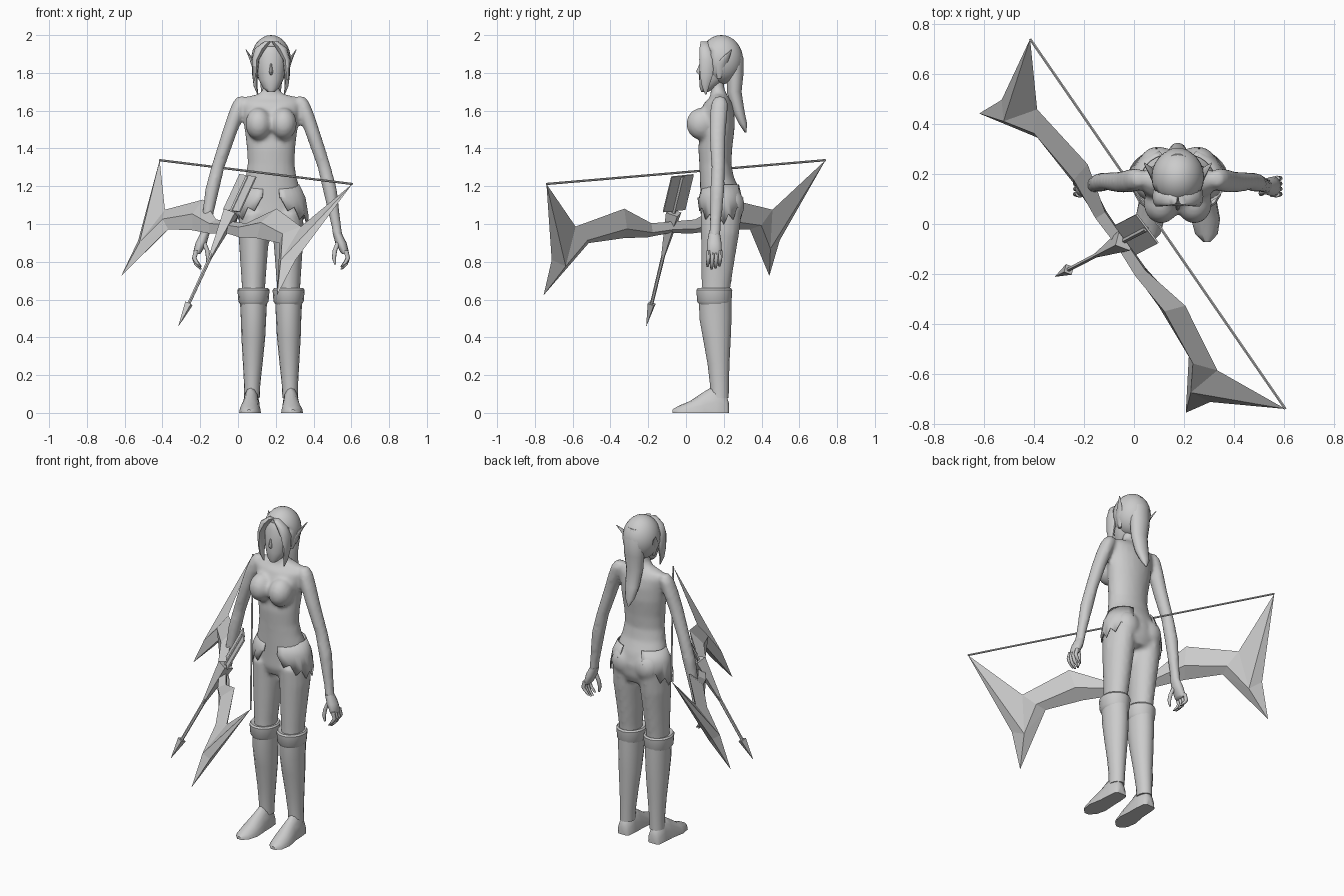
import bpy, bmesh, math
from mathutils import Vector, Matrix

cube = bpy.data.objects.get("Cube")
if cube:
    bpy.data.objects.remove(cube, do_unlink=True)

CX = 0.175  # centre line of the figure
SIDES = (-1, 1)

grey = bpy.data.materials.new("plain grey")
grey.use_nodes = True
COLOUR = (0.6, 0.6, 0.6, 1)
grey.diffuse_color = COLOUR
grey.node_tree.nodes["Principled BSDF"].inputs["Base Color"].default_value = COLOUR


def finish(name, bm, smooth=None):
    bmesh.ops.recalc_face_normals(bm, faces=bm.faces)
    mesh = bpy.data.meshes.new(name)
    bm.to_mesh(mesh)
    bm.free()
    mesh.materials.append(grey)
    obj = bpy.data.objects.new(name, mesh)
    bpy.context.collection.objects.link(obj)
    if smooth:
        bpy.ops.object.select_all(action="DESELECT")
        obj.select_set(True)
        bpy.context.view_layer.objects.active = obj
        bpy.ops.object.shade_smooth_by_angle(angle=math.radians(smooth))
    return obj


def loft(bm, rings, side=1, n=16):
    """Skin level rings (x, y, z, half width, half depth)."""
    loops = []
    for x, y, z, rx, ry in rings:
        turn = [2 * math.pi * i / n for i in range(n)]
        loops.append([bm.verts.new((CX + side * x + rx * math.cos(a),
                                    y + ry * math.sin(a), z)) for a in turn])
    for a, b in zip(loops, loops[1:]):
        for i in range(n):
            j = (i + 1) % n
            bm.faces.new((a[i], a[j], b[j], b[i]))
    bm.faces.new(loops[0])
    bm.faces.new(loops[-1])


def ball(bm, centre, radii):
    m = Matrix.Translation(centre) @ Matrix.Diagonal((*radii, 1))
    bmesh.ops.create_uvsphere(bm, u_segments=24, v_segments=16, radius=1, matrix=m)


def lofted(name, rings, n=16, smooth=50, sides=SIDES):
    for s in sides:
        bm = bmesh.new()
        loft(bm, rings, s, n)
        tag = {-1: "right_", 1: "left_", 0: ""}[s]
        finish(tag + name, bm, smooth)


# Body: torso, bust, arms and thighs fused into one skin
bm = bmesh.new()
loft(bm, [(0, y, z, rx, ry) for z, y, rx, ry in (
    (.99, .185, .13, .09), (1.04, .187, .165, .11), (1.11, .19, .172, .113),
    (1.18, .18, .155, .105), (1.25, .163, .135, .09), (1.32, .155, .124, .085),
    (1.40, .155, .128, .09), (1.50, .165, .14, .092), (1.58, .162, .15, .095),
    (1.64, .17, .16, .075), (1.67, .177, .14, .05), (1.69, .172, .06, .042),
    (1.72, .167, .04, .036), (1.80, .165, .04, .038))], n=24)
for s in SIDES:
    ball(bm, (CX + s * .066, .082, 1.53), (.07, .08, .085))
    ball(bm, (CX + s * .078, .232, 1.1), (.08, .078, .09))
    loft(bm, [(.155, .18, 1.675, .025, .025), (.165, .178, 1.64, .04, .045),
              (.19, .172, 1.57, .042, .047), (.225, .167, 1.47, .04, .043),
              (.282, .17, 1.30, .036, .036), (.312, .166, 1.18, .038, .038),
              (.345, .155, .99, .026, .03), (.355, .15, .93, .026, .032)], s)
    loft(bm, [(.09, .185, 1.06, .08, .11), (.092, .18, .95, .082, .102),
              (.092, .17, .82, .073, .09), (.093, .16, .68, .063, .078),
              (.093, .155, .6, .06, .075)], s)
body = finish("body", bm)
remesh = body.modifiers.new("fuse", "REMESH")
remesh.mode = "VOXEL"
remesh.voxel_size = 0.012
remesh.use_smooth_shade = True
soften = body.modifiers.new("soften", "SMOOTH")
soften.factor = 0.5
soften.iterations = 5

# Hands with four fingers and a thumb
lofted("palm", [(.35, .15, .95, .024, .03), (.37, .15, .9, .03, .038),
                (.39, .15, .85, .022, .04), (.392, .15, .84, .015, .036)], 12)
for i in range(4):
    y = .119 + .021 * i
    drop = (.012, 0, .004, .016)[i]
    lofted(f"finger_{i + 1}", [(.395, y, .86, .013, .011), (.407, y, .82, .012, .01),
                               (.395, y - .003, .785 + drop, .011, .01),
                               (.373, y - .005, .76 + drop, .006, .006)], 8)
lofted("thumb", [(.36, .135, .91, .014, .014), (.338, .128, .86, .012, .012),
                 (.333, .122, .82, .011, .011), (.34, .12, .785, .005, .005)], 8)

# Boots: shaft, turned cuff and pointed foot
lofted("boot_shaft", [(.093, .155, .6, .072, .086), (.093, .156, .5, .067, .085),
                      (.094, .163, .4, .063, .074), (.097, .172, .26, .052, .058),
                      (.1, .177, .15, .043, .05), (.102, .178, .08, .042, .048)])
lofted("boot_cuff", [(.093, .152, .575, .07, .082), (.093, .15, .59, .08, .091),
                     (.093, .15, .65, .085, .095), (.093, .15, .66, .078, .088),
                     (.093, .155, .655, .06, .07)], smooth=35)
for s in SIDES:
    bm = bmesh.new()
    loft(bm, [(0, 0, y, hw, h) for y, hw, h in (
        (.228, .026, .05), (.215, .04, .09), (.16, .046, .15), (.1, .048, .115),
        (.02, .058, .062), (-.04, .045, .037), (-.072, .014, .018))], n=16)
    for v in bm.verts:  # lay the loft forward and flatten the sole
        x, h, y = v.co
        v.co = (x + s * (.105 + .06 * max(0, .12 - y)), y, max(h, 0))
    finish(("left_" if s > 0 else "right_") + "foot", bm, 50)

# Head
lofted("head", [(0, .1, 1.7, .02, .02), (0, .115, 1.72, .042, .042),
                (0, .14, 1.765, .066, .07), (0, .155, 1.83, .08, .085),
                (0, .17, 1.9, .086, .09), (0, .18, 1.95, .065, .082),
                (0, .185, 1.975, .04, .05)], 24, 60, (0,))
lofted("nose", [(0, .082, 1.85, .006, .01), (0, .068, 1.805, .01, .015),
                (0, .076, 1.79, .008, .008)], 8, 60, (0,))
lofted("ear", [(.075, .175, 1.77, .008, .01), (.09, .185, 1.84, .014, .03),
               (.108, .21, 1.88, .009, .02), (.134, .242, 1.925, .002, .003)], 8)

# Hair: open cap, front locks and ponytail
bm = bmesh.new()
ball(bm, (CX, .187, 1.87), (.105, .115, .13))
face_gap = []
for f in bm.faces:
    c = f.calc_center_median()
    if c.y < .122 and c.z < 1.95 - .5 * abs(c.x - CX):
        face_gap.append(f)
bmesh.ops.delete(bm, geom=face_gap, context="FACES")
cap = finish("hair_cap", bm, 60)
cap.modifiers.new("thickness", "SOLIDIFY").thickness = .008
lofted("front_lock", [(.02, .1, 1.965, .018, .024), (.055, .102, 1.93, .03, .032),
                      (.082, .11, 1.87, .02, .042), (.086, .108, 1.79, .014, .036),
                      (.082, .103, 1.73, .01, .02), (.07, .105, 1.685, .003, .004)], 10)
lofted("ponytail", [(0, .235, 1.95, .05, .045), (0, .255, 1.88, .065, .05),
                    (0, .26, 1.79, .062, .045), (0, .255, 1.7, .052, .04),
                    (0, .277, 1.6, .043, .033), (0, .302, 1.53, .03, .022),
                    (0, .315, 1.485, .005, .005)], 14, 60, (0,))

# Ragged hip flaps
for s in SIDES:
    bm = bmesh.new()
    rows = []
    count = 13
    for i in range(count):
        t = i / (count - 1)
        a = math.radians(-75 + 140 * t)
        hem = 1.14 - .1 * math.sin(math.pi * t) - (.045 if i % 2 else 0)
        rows.append([bm.verts.new((CX + s * rx * math.cos(a), .186 + ry * math.sin(a), z))
                     for z, rx, ry in ((1.21, .15, .104), (1.14, .183, .122), (hem, .2, .13))])
    for a, b in zip(rows, rows[1:]):
        for k in range(2):
            bm.faces.new((a[k], b[k], b[k + 1], a[k + 1]))
    flap = finish(("left_" if s > 0 else "right_") + "hip_flap", bm, 50)
    flap.modifiers.new("thickness", "SOLIDIFY").thickness = .006

# Bow: diamond-section limbs laid out in the bow's own plane
MID = Vector((.095, 0, 1.275))
ALONG = Vector((.566, -.82, -.07)).normalized()
OUT = Vector((-.44, -.22, -.87))
OUT = (OUT - OUT.dot(ALONG) * ALONG).normalized()
ACROSS = ALONG.cross(OUT)


def bow_point(s, t, w=0):
    return MID + ALONG * s + OUT * t + ACROSS * w


INNER = ((0, .3), (.14, .3), (.344, .195), (.635, .28))
OUTER = ((0, .37), (.14, .385), (.3, .378), (.52, .39))
RIDGE = ((0, .335, .025), (.14, .34, .03), (.32, .3, .035), (.56, .35, .035), (.66, .5, .035))
bm = bmesh.new()
for s in SIDES:
    inner, outer = ([bm.verts.new(bow_point(s * a, t)) for a, t in edge]
                    for edge in (INNER, OUTER))
    tip, notch, horn = [bm.verts.new(bow_point(s * a, t))
                        for a, t in ((.9, 0), (.735, .475), (.728, .69))]
    for w in SIDES:
        r = [bm.verts.new(bow_point(s * a, t, w * h)) for a, t, h in RIDGE]
        for i in range(3):
            for edge in (inner, outer):
                bm.faces.new((edge[i], edge[i + 1], r[i + 1], r[i]))
        for face in ((inner[3], tip, r[4]), (inner[3], r[4], r[3]), (tip, notch, r[4]),
                     (notch, horn, r[4]), (horn, outer[3], r[4]), (outer[3], r[3], r[4])):
            bm.faces.new(face)
bmesh.ops.remove_doubles(bm, verts=bm.verts, dist=1e-4)
finish("bow", bm)


def rod(name, a, b, r1, r2, n):
    d = b - a
    m = Matrix.Translation((a + b) / 2) @ d.to_track_quat("Z", "Y").to_matrix().to_4x4()
    bm = bmesh.new()
    bmesh.ops.create_cone(bm, cap_ends=True, segments=n, radius1=r1, radius2=r2,
                          depth=d.length, matrix=m)
    finish(name, bm)


rod("bow_string", bow_point(-.9, 0), bow_point(.9, 0), .006, .006, 6)

# Arrow: shaft, point, flared collar and flat vane
TIP, NOCK = Vector((-.315, -.21, .46)), Vector((.05, -.02, 1.25))


def on_arrow(t):
    return TIP.lerp(NOCK, t)


rod("arrow_shaft", on_arrow(.1), NOCK, .009, .012, 6)
rod("arrow_point", on_arrow(.15), TIP, .024, .001, 4)
rod("arrow_collar", on_arrow(.76), on_arrow(.42), .046, .006, 4)
axis = (NOCK - TIP).normalized()
wide = Vector((.63, -.77, 0))
wide = (wide - wide.dot(axis) * axis).normalized()
frame = Matrix((wide * .145, axis.cross(wide) * .008, axis * .21)).transposed().to_4x4()
bm = bmesh.new()
bmesh.ops.create_cube(bm, size=1, matrix=Matrix.Translation(on_arrow(.89)) @ frame)
finish("arrow_vane", bm)
